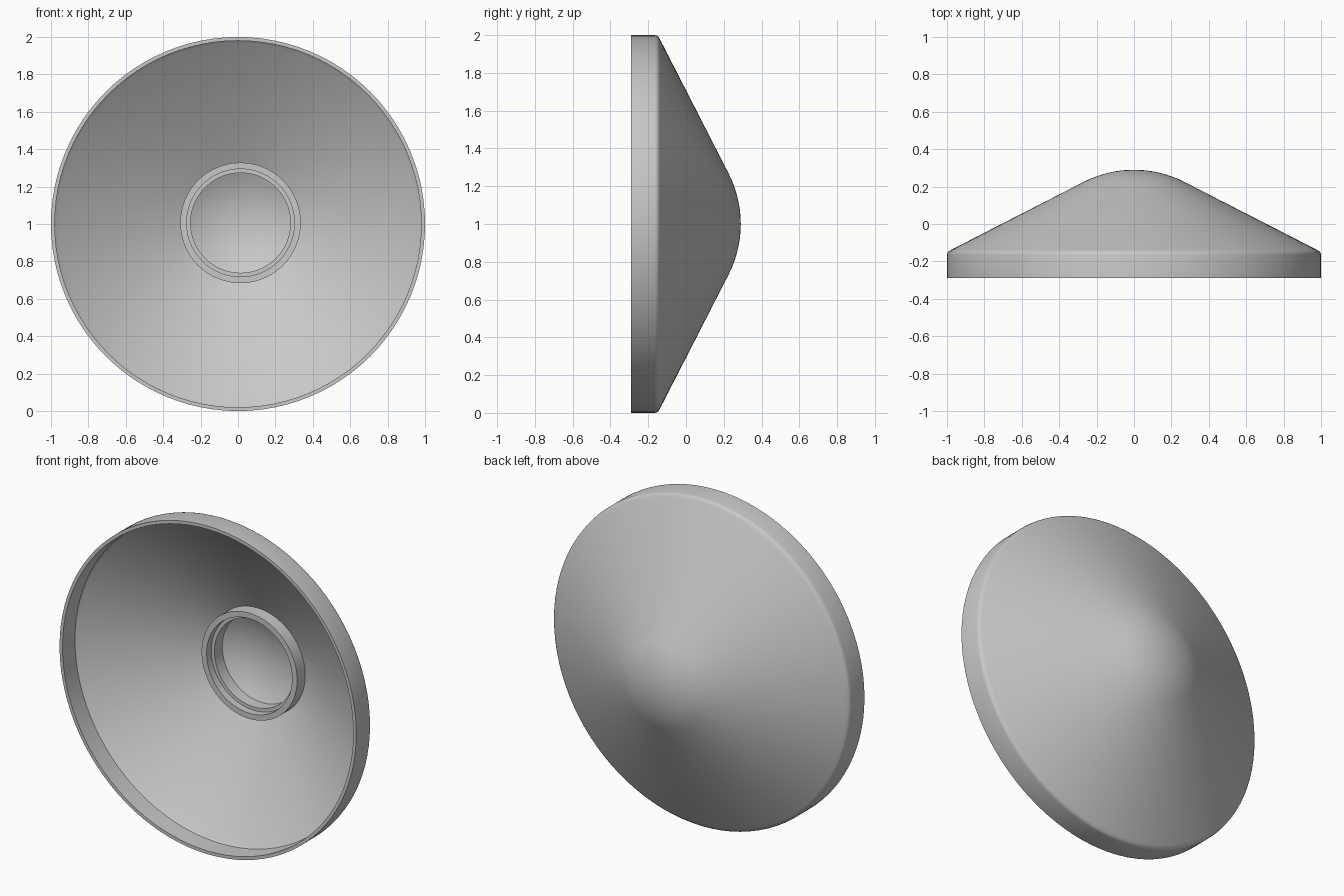
import bpy, bmesh, math
from mathutils import Vector

cube = bpy.data.objects.get("Cube")
if cube:
    bpy.data.objects.remove(cube, do_unlink=True)

# Single matte grey
grey = bpy.data.materials.new("plain grey")
grey.use_nodes = True
colour = (0.58, 0.58, 0.58, 1)
grey.diffuse_color = colour
grey.node_tree.nodes["Principled BSDF"].inputs["Base Color"].default_value = colour


def lathe(name, profile, centre, closed=False, steps=96):
    """Turn a (radius, y) profile about the front-to-back axis."""
    bm = bmesh.new()
    verts = [bm.verts.new((r, y, 0)) for r, y in profile]
    edges = [bm.edges.new(pair) for pair in zip(verts, verts[1:])]
    if closed:
        edges.append(bm.edges.new((verts[-1], verts[0])))
    bmesh.ops.spin(bm, geom=verts + edges, cent=(0, 0, 0), axis=(0, 1, 0),
                   angle=math.tau, steps=steps, use_merge=True)
    bmesh.ops.remove_doubles(bm, verts=bm.verts, dist=0.0001)
    bmesh.ops.recalc_face_normals(bm, faces=bm.faces)
    mesh = bpy.data.meshes.new(name)
    bm.to_mesh(mesh)
    bm.free()
    mesh.materials.append(grey)
    obj = bpy.data.objects.new(name, mesh)
    obj.location = Vector(centre)
    bpy.context.collection.objects.link(obj)
    bpy.ops.object.select_all(action='DESELECT')
    obj.select_set(True)
    bpy.context.view_layer.objects.active = obj
    bpy.ops.object.shade_smooth_by_angle(angle=math.radians(35))
    return obj


def dome(apex, radius, half_angle, count=8):
    """Arc from the dome edge to its apex."""
    angles = [half_angle * (1 - i / count) for i in range(count + 1)]
    return [(radius * math.sin(a), apex - radius * (1 - math.cos(a))) for a in angles]


# Thin conical dish with a straight rim and rounded crown
slope = math.atan(0.515)
outer = [(1, -0.29), (1, -0.165), (0.997, -0.153), (0.99, -0.145), (0.978, -0.138)]
outer += dome(0.29, 0.59, slope)
inner = [(0.98, -0.29), (0.98, -0.17), (0.968, -0.158)] + dome(0.27, 0.57, slope)
lathe("dish_shell", outer + inner[::-1], (0, 0, 1), closed=True)

# Stepped collar inside the dish, slightly off centre
collar = [(0.322, 0.19), (0.322, 0.09), (0.288, 0.09), (0.288, 0.135),
          (0.267, 0.135), (0.267, 0.215)]
lathe("inner_collar", collar, (0.0135, 0, 1.006), closed=True)
